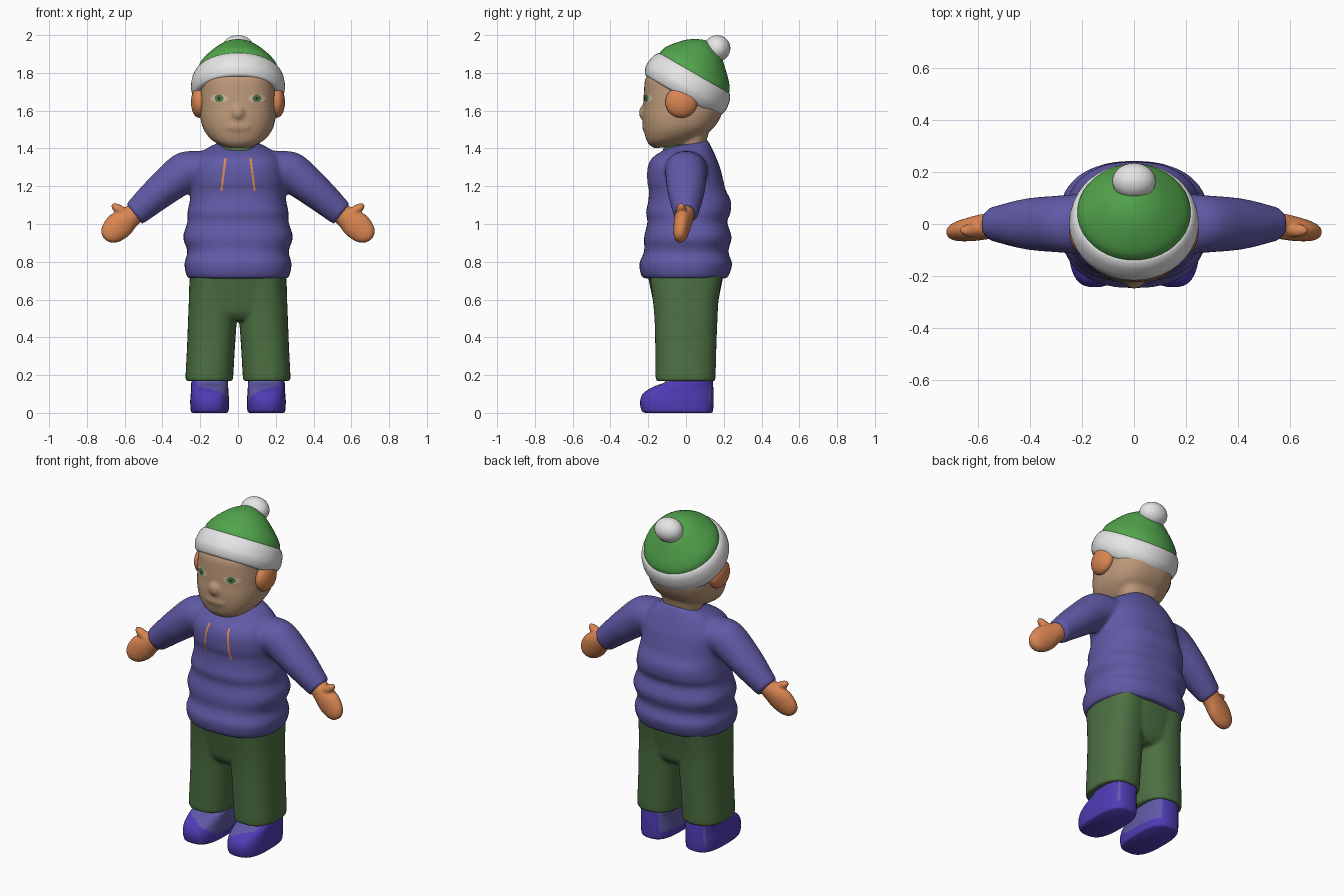
import bpy, bmesh
from math import sin, cos, pi, radians, copysign
from mathutils import Vector
from mathutils.bvhtree import BVHTree

if "Cube" in bpy.data.objects:
    bpy.data.objects.remove(bpy.data.objects["Cube"])

SEGMENTS = 40


def material(name, r, g, b):
    """Flat colour, given in sRGB bytes and stored as linear values."""
    lin = [((c / 255 + 0.055) / 1.055) ** 2.4 for c in (r, g, b)] + [1]
    m = bpy.data.materials.new(name)
    m.use_nodes = True
    m.diffuse_color = lin
    m.node_tree.nodes["Principled BSDF"].inputs["Base Color"].default_value = lin
    return m


SKIN = material("tan skin", 190, 154, 122)
ORANGE = material("orange skin", 218, 134, 82)
SWEATER = material("violet blue knit", 96, 90, 166)
PANTS = material("dark green cloth", 76, 112, 66)
HAT = material("bright green wool", 82, 165, 76)
WHITE = material("white wool", 230, 230, 230)
SHOE = material("deep purple", 80, 60, 182)
EYE = material("eye cream", 210, 186, 160)
IRIS = material("iris green", 78, 122, 74)
PUPIL = material("pupil dark", 46, 56, 42)


def finish(name, bm, *mats):
    bmesh.ops.remove_doubles(bm, verts=bm.verts, dist=1e-5)
    bmesh.ops.recalc_face_normals(bm, faces=bm.faces)
    me = bpy.data.meshes.new(name)
    bm.to_mesh(me)
    bm.free()
    for m in mats:
        me.materials.append(m)
    for p in me.polygons:
        p.use_smooth = True
    me.set_sharp_from_angle(angle=radians(50))
    ob = bpy.data.objects.new(name, me)
    bpy.context.scene.collection.objects.link(ob)
    return ob


def fuse(name, parts, mat, voxel, rounds):
    """Melt overlapping parts into one skin with soft joins."""
    bm = bmesh.new()
    for ob in parts:
        bm.from_mesh(ob.data)
        bpy.data.objects.remove(ob)
    raw = finish(name + "_raw", bm)
    remesh = raw.modifiers.new("remesh", "REMESH")
    remesh.mode, remesh.voxel_size = "VOXEL", voxel
    smooth = raw.modifiers.new("smooth", "SMOOTH")
    smooth.factor, smooth.iterations = 0.5, rounds
    deps = bpy.context.evaluated_depsgraph_get()
    bm = bmesh.new()
    bm.from_object(raw, deps)
    bpy.data.objects.remove(raw)
    return finish(name, bm, mat)


def ring(centre, u, v, e=2.0):
    """Superellipse around a centre, spanned by the half axes u and v."""
    pts = []
    for i in range(SEGMENTS):
        a = 2 * pi * i / SEGMENTS
        c, s = cos(a), sin(a)
        pts.append(Vector(centre) + Vector(u) * copysign(abs(c) ** (2 / e), c)
                   + Vector(v) * copysign(abs(s) ** (2 / e), s))
    return pts


def level(z, rx, y0, y1, tilt=0, e=2.4, cx=0):
    """Horizontal ring between y0 and y1; tilt raises its back edge."""
    return ring((cx, (y0 + y1) / 2, z), (rx, 0, 0), (0, (y1 - y0) / 2, tilt), e)


def spline(a, b, c, d, t):
    return 0.5 * (2 * b + (c - a) * t + (2 * a - 5 * b + 4 * c - d) * t * t
                  + (3 * b - a - 3 * c + d) * t ** 3)


def loft(name, rings, *mats, side=1, steps=5):
    """Smooth skin through the rings, closed at both ends."""
    full, last = [], len(rings) - 1
    for i in range(last):
        quad = [rings[max(0, min(last, i + k))] for k in (-1, 0, 1, 2)]
        for s in range(steps):
            full.append([spline(*p, s / steps) for p in zip(*quad)])
    full.append(rings[-1])
    bm = bmesh.new()
    rows = [[bm.verts.new((p.x * side, p.y, p.z)) for p in r] for r in full]
    for r, q in zip(rows, rows[1:]):
        for i in range(SEGMENTS):
            j = (i + 1) % SEGMENTS
            bm.faces.new((r[i], r[j], q[j], q[i]))
    bm.faces.new(rows[0])
    bm.faces.new(rows[-1])
    return finish(name, bm, *mats)


def ball(name, centre, size, mat, turn=0):
    bm = bmesh.new()
    bmesh.ops.create_uvsphere(bm, u_segments=28, v_segments=16, radius=1)
    for v in bm.verts:
        x, y, z = (c * s for c, s in zip(v.co, size))
        v.co = Vector(centre) + Vector((x * cos(turn) - z * sin(turn), y,
                                        x * sin(turn) + z * cos(turn)))
    return finish(name, bm, mat)


def plate(name, target, mat, shape, nu, nv, lift):
    """Thin painted patch projected on the front of the target."""
    me = target.data
    tree = BVHTree.FromPolygons([v.co for v in me.vertices],
                                [p.vertices for p in me.polygons])
    bm = bmesh.new()
    grid = []
    for i in range(nu + 1):
        row = []
        for j in range(nv + 1):
            x, z = shape(i / nu, j / nv)
            hit = tree.ray_cast(Vector((x, -2, z)), Vector((0, 1, 0)))[0]
            row.append(bm.verts.new((x, hit.y - lift, z)))
        grid.append(row)
    for r, q in zip(grid, grid[1:]):
        for j in range(nv):
            bm.faces.new((r[j], q[j], q[j + 1], r[j + 1]))
    return finish(name, bm, mat)


def arm_ring(x, z, dx, dz, width, depth, y=0):
    d = Vector((dx, 0, dz)).normalized()
    return ring((x, y, z), (0, depth, 0), (-d.z * width, 0, d.x * width))


# Sweater body with soft folds
knit = [loft("torso", [
    level(0.712, 0.262, -0.225, 0.215), level(0.73, 0.274, -0.238, 0.228),
    level(0.79, 0.284, -0.247, 0.244), level(0.855, 0.268, -0.222, 0.224),
    level(0.93, 0.291, -0.222, 0.242), level(1.01, 0.268, -0.204, 0.218),
    level(1.06, 0.268, -0.212, 0.236), level(1.12, 0.256, -0.2, 0.238),
    level(1.18, 0.25, -0.196, 0.21), level(1.22, 0.25, -0.205, 0.2),
    level(1.3, 0.245, -0.202, 0.18), level(1.36, 0.215, -0.178, 0.152, 0.01),
    level(1.4, 0.16, -0.137, 0.128, 0.02), level(1.425, 0.1, -0.1, 0.112, 0.022)])]

# Trousers seat, joined with the legs further down
cloth = [loft("seat", [
    level(0.49, 0.1, -0.13, 0.13), level(0.53, 0.22, -0.16, 0.16),
    level(0.6, 0.258, -0.176, 0.173), level(0.75, 0.254, -0.207, 0.202)])]

# Head, neck and collar
loft("collar", [level(1.36, 0.1, -0.13, 0.06), level(1.4, 0.09, -0.12, 0.05),
                level(1.45, 0.085, -0.11, 0.04)], PANTS)
head = fuse("head", [
    loft("skull", [
        level(1.415, 0.08, -0.168, 0.07, 0.015), level(1.45, 0.142, -0.203, 0.1, 0.02),
        level(1.5, 0.182, -0.222, 0.147, 0.01), level(1.56, 0.199, -0.229, 0.18),
        level(1.62, 0.203, -0.226, 0.2), level(1.7, 0.202, -0.223, 0.2),
        level(1.78, 0.197, -0.21, 0.19), level(1.85, 0.17, -0.14, 0.17)]),
    loft("neck", [level(1.37, 0.1, -0.03, 0.09), level(1.5, 0.13, -0.05, 0.125)]),
    ball("nose", (0, -0.223, 1.59), (0.036, 0.027, 0.04), SKIN),
    ball("lips", (0, -0.221, 1.515), (0.065, 0.012, 0.022), SKIN)], SKIN, 0.009, 8)

# Hat, leaning back
LEAN = radians(30)
AXIS = Vector((0, sin(LEAN), cos(LEAN)))
BACK = Vector((0, cos(LEAN), -sin(LEAN)))


def hat_ring(height, r, shift=0):
    centre = Vector((0, 0.005, 1.73)) + AXIS * height + BACK * shift
    return ring(centre, (r * 1.03, 0, 0), BACK * r)


loft("hat_crown", [hat_ring(*p) for p in (
    (0, 0.215), (0.075, 0.213), (0.12, 0.196, -0.006), (0.176, 0.148, -0.012),
    (0.22, 0.1, -0.014), (0.25, 0.05, -0.012), (0.26, 0.02, -0.01),
    (0.262, 0.003, -0.01))], HAT)
loft("hat_trim", [hat_ring(*p) for p in (
    (-0.062, 0.2), (-0.055, 0.225), (-0.01, 0.242), (0.045, 0.235),
    (0.075, 0.219), (0.08, 0.205))], WHITE)
ball("hat_pompom", (0, 0.165, 1.93), (0.084, 0.07, 0.07), WHITE)

for side, tag in ((1, "left"), (-1, "right")):
    # Sleeve
    knit.append(loft(tag + "_sleeve", [
        arm_ring(0.1, 1.285, 1, 0, 0.1, 0.11), arm_ring(0.2, 1.288, 1, -0.1, 0.1, 0.115),
        arm_ring(0.285, 1.272, 1, -0.5, 0.107, 0.11),
        arm_ring(0.415, 1.17, 1, -0.8, 0.09, 0.098),
        arm_ring(0.535, 1.065, 1, -0.8, 0.071, 0.068),
        arm_ring(0.55, 1.053, 1, -0.8, 0.067, 0.064)], side=side))
    # Mitten hand with thumb
    fuse(tag + "_hand", [
        loft(tag + "_palm", [
            arm_ring(0.51, 1.085, 1, -0.9, 0.05, 0.05),
            arm_ring(0.575, 1.035, 1, -0.9, 0.06, 0.05, -0.01),
            arm_ring(0.627, 0.993, 1, -1, 0.074, 0.046, -0.02),
            arm_ring(0.673, 0.95, 1, -1, 0.062, 0.038, -0.028),
            arm_ring(0.698, 0.927, 1, -1, 0.036, 0.026, -0.032),
            arm_ring(0.706, 0.92, 1, -1, 0.008, 0.008, -0.032)], side=side),
        ball(tag + "_thumb", (0.62 * side, -0.025, 1.07), (0.06, 0.027, 0.026),
             ORANGE, side * 0.6)], ORANGE, 0.007, 4)
    # Ear
    ball(tag + "_ear", (0.205 * side, -0.025, 1.645), (0.044, 0.085, 0.083), ORANGE)
    # Trouser leg
    cloth.append(loft(tag + "_leg", [
        level(0.168, 0.12, -0.155, 0.15, cx=0.152),
        level(0.185, 0.126, -0.161, 0.156, cx=0.152),
        level(0.35, 0.127, -0.163, 0.161, cx=0.143),
        level(0.48, 0.129, -0.166, 0.166, cx=0.136),
        level(0.6, 0.13, -0.176, 0.173, cx=0.13),
        level(0.74, 0.124, -0.195, 0.194, cx=0.128)], side=side))
    # Shoe with a lighter instep panel
    shoe = loft(tag + "_shoe", [
        level(0, 0.09, -0.215, 0.135, e=2.8, cx=0.15),
        level(0.012, 0.1, -0.235, 0.143, e=2.8, cx=0.15),
        level(0.06, 0.103, -0.243, 0.146, e=2.8, cx=0.15),
        level(0.105, 0.1, -0.225, 0.146, e=2.8, cx=0.15),
        level(0.14, 0.098, -0.17, 0.144, e=2.8, cx=0.15),
        level(0.165, 0.097, -0.11, 0.142, e=2.8, cx=0.15),
        level(0.22, 0.09, -0.09, 0.135, e=2.8, cx=0.15)], SHOE, SWEATER,
        side=side, steps=8)
    for p in shoe.data.polygons:
        x, y, z = p.center
        inner = 0.15 - x * side
        if y < 0.13 and z > 0.045 and inner > -0.07 and z + 0.5 * inner + 0.4 * y > 0.05:
            p.material_index = 1

body = fuse("sweater", knit, SWEATER, 0.011, 6)
fuse("trousers", cloth, PANTS, 0.009, 8)

for side, tag in ((1, "left"), (-1, "right")):
    # Eye layers
    for part, mat, rx, rz, lift in (("eye", EYE, 0.046, 0.021, 0.002),
                                    ("iris", IRIS, 0.023, 0.02, 0.004),
                                    ("pupil", PUPIL, 0.008, 0.008, 0.006)):
        plate(tag + "_" + part, head, mat, lambda u, v: (
            0.1 * side + rx * u * cos(2 * pi * v), 1.665 + rz * u * sin(2 * pi * v)),
            3, 24, lift)
    # Drawstring
    plate(tag + "_drawstring", body, ORANGE, lambda u, v: (
        side * (0.066 + 0.022 * v) + 0.012 * (u - 0.5), 1.35 - 0.175 * v), 2, 16, 0.005)
